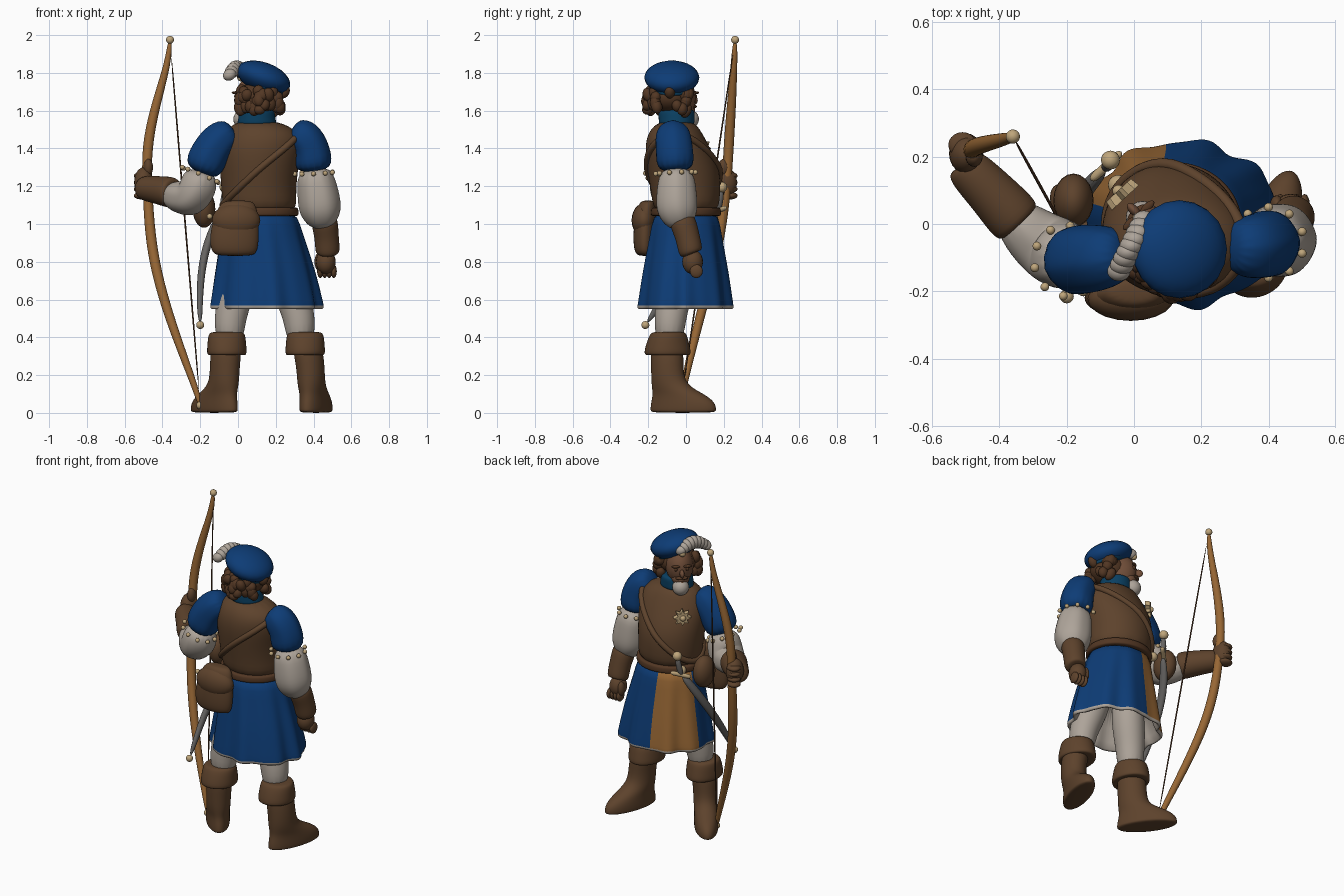
import bpy, bmesh, math, random
from math import cos, sin, pi, radians
from mathutils import Vector, Quaternion, Matrix

random.seed(4)
if "Cube" in bpy.data.objects:
    bpy.data.objects.remove(bpy.data.objects["Cube"])


def material(name, *rgb):
    m = bpy.data.materials.new(name)
    m.use_nodes = True
    m.diffuse_color = (*rgb, 1)
    m.node_tree.nodes["Principled BSDF"].inputs["Base Color"].default_value = (*rgb, 1)
    return m


blue = material("blue cloth", .004, .045, .18)
teal = material("teal collar", .003, .05, .12)
leather = material("brown leather", .11, .055, .025)
cream = material("cream linen", .42, .37, .32)
wood = material("golden wood", .31, .135, .035)
gold = material("pale gold", .52, .38, .2)
hair = material("dark hair", .085, .038, .017)
skin = material("tanned skin", .16, .075, .04)
steel = material("grey steel", .13, .125, .12)

Z = Vector((0, 0, 1))
FACING = Vector((-.68, .73, 0)).normalized()   # way the figure looks
SIDE = FACING.cross(Z)


def finish(name, bm, mats, subdiv=0):
    bmesh.ops.recalc_face_normals(bm, faces=bm.faces)
    for f in bm.faces:
        f.smooth = True
    me = bpy.data.meshes.new(name)
    bm.to_mesh(me)
    bm.free()
    for m in mats:
        me.materials.append(m)
    ob = bpy.data.objects.new(name, me)
    bpy.context.collection.objects.link(ob)
    if subdiv:
        s = ob.modifiers.new("Subdivision", "SUBSURF")
        s.levels = s.render_levels = subdiv
    return ob


def loft(name, rings, mats, yaw=0, n=16, subdiv=2, frames=None, fold=None, rule=None):
    """Skin elliptical rings (x, y, z, rx, ry); frames tilt them, rule picks colours."""
    bm = bmesh.new()
    rows = []
    for k, (x, y, z, rx, ry) in enumerate(rings):
        q = frames[k] if frames else Quaternion(Z, yaw)
        row = []
        for i in range(n):
            a = 2 * pi * i / n
            s = 1 + (fold(k, a) if fold else 0)
            row.append(bm.verts.new(Vector((x, y, z)) + q @ Vector((s * rx * cos(a), s * ry * sin(a), 0))))
        rows.append(row)
    for k in range(len(rows) - 1):
        for i in range(n):
            j = (i + 1) % n
            f = bm.faces.new((rows[k][i], rows[k][j], rows[k + 1][j], rows[k + 1][i]))
            if rule:
                f.material_index = rule(k, 2 * pi * (i + .5) / n)
    for row, k in ((rows[0], 0), (rows[-1], len(rows) - 2)):
        f = bm.faces.new(row)
        if rule:
            f.material_index = rule(k, 0)
    return finish(name, bm, mats, subdiv)


def limb(name, pts, mat, flat=1, **kw):
    """Round tube through points (x, y, z, radius)."""
    p = [Vector(c[:3]) for c in pts]
    frames, q, last = [], Quaternion(), Z
    for k in range(len(p)):
        t = (p[min(k + 1, len(p) - 1)] - p[max(k - 1, 0)]).normalized()
        q = last.rotation_difference(t) @ q
        frames.append(q.copy())
        last = t
    return loft(name, [(*c[:3], c[3], c[3] * flat) for c in pts], [mat], frames=frames, **kw)


def blob(name, loc, size, mat, rot=None):
    bm = bmesh.new()
    bmesh.ops.create_uvsphere(bm, u_segments=20, v_segments=12, radius=1)
    ob = finish(name, bm, [mat])
    r = rot or Quaternion()
    ob.matrix_world = Matrix.LocRotScale(Vector(loc), r, Vector(size))
    return ob


def ball(name, loc, r, mat):
    return blob(name, loc, (r, r, r), mat)


# Vest
TORSO = [(.12, 0, 1.04, .2, .175), (.11, 0, 1.15, .2, .185), (.11, -.01, 1.28, .21, .198),
         (.12, -.045, 1.4, .222, .178), (.13, -.06, 1.49, .2, .145), (.1, -.05, 1.55, .11, .09)]
loft("vest", TORSO, [leather])


def torso_point(z, a, grow=1.0):
    for lo, hi in zip(TORSO, TORSO[1:]):
        if z <= hi[2]:
            break
    t = (z - lo[2]) / (hi[2] - lo[2])
    x, y, _, rx, ry = [u + (v - u) * t for u, v in zip(lo, hi)]
    return Vector((x + grow * rx * cos(a), y + grow * ry * sin(a), z))


# Shoulder strap, belt and collar
strap = [(*torso_point(1.29 + .19 * cos(a), a, .985), .02) for a in [2 * pi * k / 24 for k in range(25)]]
limb("shoulder_strap", strap, leather, n=8, subdiv=1)
loft("belt", [(.115, 0, z, r, r * .9) for z, r in ((1.04, .2), (1.045, .212), (1.085, .21), (1.09, .195))], [hair])
loft("collar", [(.1, -.05, 1.51, .115, .1), (.1, -.05, 1.55, .1, .095), (.1, -.05, 1.6, .097, .1),
                (.1, -.05, 1.61, .08, .08)], [teal])
blob("neck_scarf", Vector((.08, -.04, 1.555)) + FACING * .08, (.05, .05, .05), cream)

# Pleated skirt with front panel and linen lining
FRONT = math.atan2(FACING.y, FACING.x)


def skirt_rule(k, a):
    if k >= 5:
        return 1
    return 2 if abs(a - FRONT) < radians(32) else 0


def pleat(k, a):
    depth = (0, .01, .025, .035, .045, .05, .06, .06, 0)[k]
    return depth * (cos(9 * a) + .5 * cos(14 * a + 1)) * .8


loft("skirt", [(.115, 0, 1.075, .19, .165), (.12, 0, 1.0, .205, .18), (.13, 0, .88, .232, .2), (.14, 0, .74, .265, .225),
               (.145, 0, .6, .29, .243), (.146, 0, .565, .296, .248), (.146, 0, .545, .29, .245),
               (.14, 0, .555, .26, .215), (.13, 0, .8, .18, .16)],
     [blue, cream, wood], n=72, subdiv=1, fold=pleat, rule=skirt_rule)

# Legs and boots
for side, hip, knee, ankle, yaw in (("bow_side", .02, -.045, -.07, radians(128)),
                                    ("free_side", .24, .33, .385, radians(72))):
    limb(side + "_leg", [(hip, -.04, .85, .1), (hip * .6 + knee * .4, -.06, .65, .1), (knee, -.085, .5, .085),
                         (knee, -.09, .36, .075)], cream)
    d = Vector((cos(yaw), sin(yaw), 0))

    def sole(off, z, length, width):
        c = Vector((ankle, -.1, z)) + d * off
        return (*c, length, width)
    loft(side + "_boot", [sole(.09, 0, .18, .066), sole(.09, .012, .187, .073), sole(.09, .055, .182, .073),
                          sole(.065, .1, .145, .07), sole(.005, .15, .092, .073), sole(0, .25, .088, .075),
                          ((knee + ankle) / 2, -.1, .4, .09, .085)], [leather], yaw=yaw)
    cuff = (knee + ankle) / 2 - .003
    loft(side + "_boot_cuff", [(cuff, -.1, .31, .08, .09), (cuff, -.1, .3, .11, .132), (cuff, -.1, .36, .105, .118),
                               (cuff, -.095, .42, .1, .1), (cuff, -.095, .43, .08, .08)], [leather],
         fold=lambda k, a: .03 * cos(3 * a + 1))

# Arms: cap sleeve, puffed linen, bracer
crease = lambda k, a: .03 * cos(6 * a)
ARMS = {
    "free_arm": ([(.28, -.07, 1.5, .07), (.35, -.07, 1.47, .1), (.395, -.06, 1.39, .1), (.4, -.055, 1.27, .108)],
                 [(.4, -.05, 1.3, .09), (.42, -.05, 1.19, .108), (.435, -.05, 1.08, .118), (.445, -.03, 1.02, .09), (.45, -.02, .98, .05)],
                 [(.455, -.025, 1.03, .05), (.457, -.02, 1.02, .075), (.47, .01, .93, .064), (.475, .025, .85, .068), (.475, .03, .84, .05)]),
    "bow_arm": ([(-.02, -.09, 1.5, .07), (-.09, -.1, 1.46, .1), (-.15, -.105, 1.38, .105), (-.2, -.11, 1.26, .108)],
                [(-.19, -.1, 1.29, .085), (-.21, -.095, 1.19, .108), (-.25, -.07, 1.13, .105), (-.31, -.03, 1.14, .09), (-.38, .04, 1.16, .06)],
                [(-.34, 0, 1.165, .06), (-.345, .005, 1.165, .088), (-.42, .09, 1.18, .075), (-.5, .17, 1.19, .068), (-.505, .18, 1.19, .05)])}
for arm, (sleeve, puff, bracer) in ARMS.items():
    limb(arm + "_sleeve", sleeve, blue, fold=crease)
    limb(arm + "_puff", puff, cream, fold=crease)
    limb(arm + "_bracer", bracer, leather)
    end, axis = Vector(sleeve[-1][:3]), Vector(sleeve[-1][:3]) - Vector(sleeve[-2][:3])
    q = Z.rotation_difference(axis.normalized())
    for k in range(10):
        a = 2 * pi * k / 10
        ball(arm + "_sleeve_bead", end + q @ Vector((.105 * cos(a), .105 * sin(a), 0)), .013, gold)

# Gloved hands
blob("free_hand", (.465, .035, .8), (.052, .055, .065), leather)
blob("free_thumb", (.425, .06, .8), (.02, .025, .045), leather)
blob("bow_hand", (-.5, .21, 1.22), (.05, .06, .08), leather)
blob("bow_thumb", (-.475, .2, 1.3), (.025, .03, .045), leather)
for k in range(4):
    blob("free_finger", (.435 + .024 * k, .055, .75), (.016, .034, .036), leather)
    blob("bow_finger", (-.51, .235, 1.15 + .035 * k), (.042, .038, .02), leather)

# Bow and string
bow_tips = Vector((-.36, .26, 1.975)), Vector((-.2, -.03, .04))
limb("bow", [(*bow_tips[0], .012), (-.37, .255, 1.85, .018), (-.44, .24, 1.62, .025), (-.485, .225, 1.4, .028),
             (-.48, .215, 1.2, .025), (-.47, .19, 1.0, .028), (-.445, .15, .8, .028), (-.385, .09, .57, .026),
             (-.3, .03, .33, .022), (-.225, -.015, .13, .017), (*bow_tips[1], .012)], wood)
limb("bow_string", [(*v, .005) for v in (bow_tips[0], (bow_tips[0] + bow_tips[1]) / 2, bow_tips[1])], hair, n=8, subdiv=1)
for tip in bow_tips:
    ball("bow_tip", tip, .021, gold)

# Satchel and hip pouch
loft("satchel", [(-.015, -.215, .83, .09, .035), (-.02, -.22, .85, .125, .055), (-.02, -.22, .93, .135, .062),
                 (-.01, -.215, 1.04, .12, .058), (0, -.205, 1.11, .095, .045), (0, -.2, 1.125, .06, .03)], [leather])
blob("satchel_flap", (-.01, -.222, 1.02), (.128, .066, .09), leather)
ball("satchel_button", (-.15, -.2, 1.04), .015, gold)
blob("hip_pouch", (-.18, .07, 1.08), (.06, .08, .1), leather)

# Sword in its scabbard
limb("scabbard", [(-.085, .165, 1.07, .026), (-.17, .08, .9, .028), (-.205, -.07, .68, .025), (-.2, -.21, .47, .016)],
     steel, flat=.8)
ball("scabbard_tip", (-.2, -.215, .465), .021, gold)
limb("sword_grip", [(-.085, .165, 1.06, .016), (-.075, .18, 1.12, .019), (-.07, .187, 1.18, .015)], steel)
ball("pommel", (-.07, .19, 1.195), .028, gold)
limb("crossguard", [(*(Vector((-.083, .172, 1.07)) + SIDE * s * .065 + Z * s * .02), r)
                    for s, r in ((-1, .016), (0, .012), (1, .016))], gold)
blob("buckle", torso_point(1.07, FRONT + .15, 1.05), (.03, .03, .028), gold)

# Star brooch
bm = bmesh.new()
bmesh.ops.create_cone(bm, cap_ends=True, segments=16, radius1=.055, radius2=.05, depth=.03)
for v in bm.verts:
    if round(math.atan2(v.co.y, v.co.x) / (pi / 8)) % 2:
        v.co.xy *= .6
star = finish("star_brooch", bm, [gold])
star.matrix_world = Matrix.LocRotScale(torso_point(1.4, FRONT, 1.03), FACING.to_track_quat('Z', 'Y'), Vector((1, 1, 1)))
for p in star.data.polygons:
    p.use_smooth = False
ball("star_centre", torso_point(1.4, FRONT, 1.1), .018, gold)

# Head and face
head = Vector((.075, -.04, 1.665))


def on_face(out, across, up):
    return head + FACING * out + SIDE * across + Z * up


turn = Quaternion(Z, FRONT)
blob("head", head, (.1, .083, .115), skin, turn)
blob("jaw", on_face(.05, 0, -.06), (.05, .055, .045), skin, turn)
blob("nose", on_face(.11, 0, -.01), (.027, .014, .025), skin, turn)
blob("moustache", on_face(.095, 0, -.043), (.018, .038, .011), hair, turn)
blob("chin_beard", on_face(.09, 0, -.088), (.02, .022, .028), hair, turn)
for s in (-1, 1):
    blob("brow", on_face(.09, s * .035, .03), (.012, .027, .008), hair, turn)
    ball("eye", on_face(.086, s * .034, .012), .012, hair)

# Shaggy hair
nape = Vector((.12, -.085, 1.675))
blob("hair_mass", nape, (.118, .112, .085), hair)
for k in range(44):
    a = FRONT + radians(62 + 236 * random.random())
    r = random.uniform(.1, .125)
    z = random.uniform(-.075, .03)
    blob("hair_lock", nape + Vector((r * cos(a), r * sin(a), z)), (.03, .028, random.uniform(.025, .042)), hair,
         Quaternion(Vector((sin(a), cos(a), 0)), random.uniform(-.6, .6)))

# Beret with feather
tilt = Quaternion((0, 1, 0), radians(20))
cap = Vector((.135, -.075, 1.775))
blob("beret", cap, (.148, .146, .08), blue, tilt)
loft("beret_band", [(*(cap + Z * z), r, r) for z, r in ((-.065, .1), (-.06, .115), (-.03, .12), (-.02, .1))],
     [teal], frames=[tilt] * 4)
ball("beret_clasp", (.015, .015, 1.775), .02, gold)
for k in range(9):
    t = k / 8
    blob("feather", (.03 - .075 * t, .01 - .15 * t, 1.79 + .035 * sin(pi * t)),
         (.036, .03, .03 + .012 * sin(pi * t)), cream, Quaternion((0, 1, 0), .5 - t))
